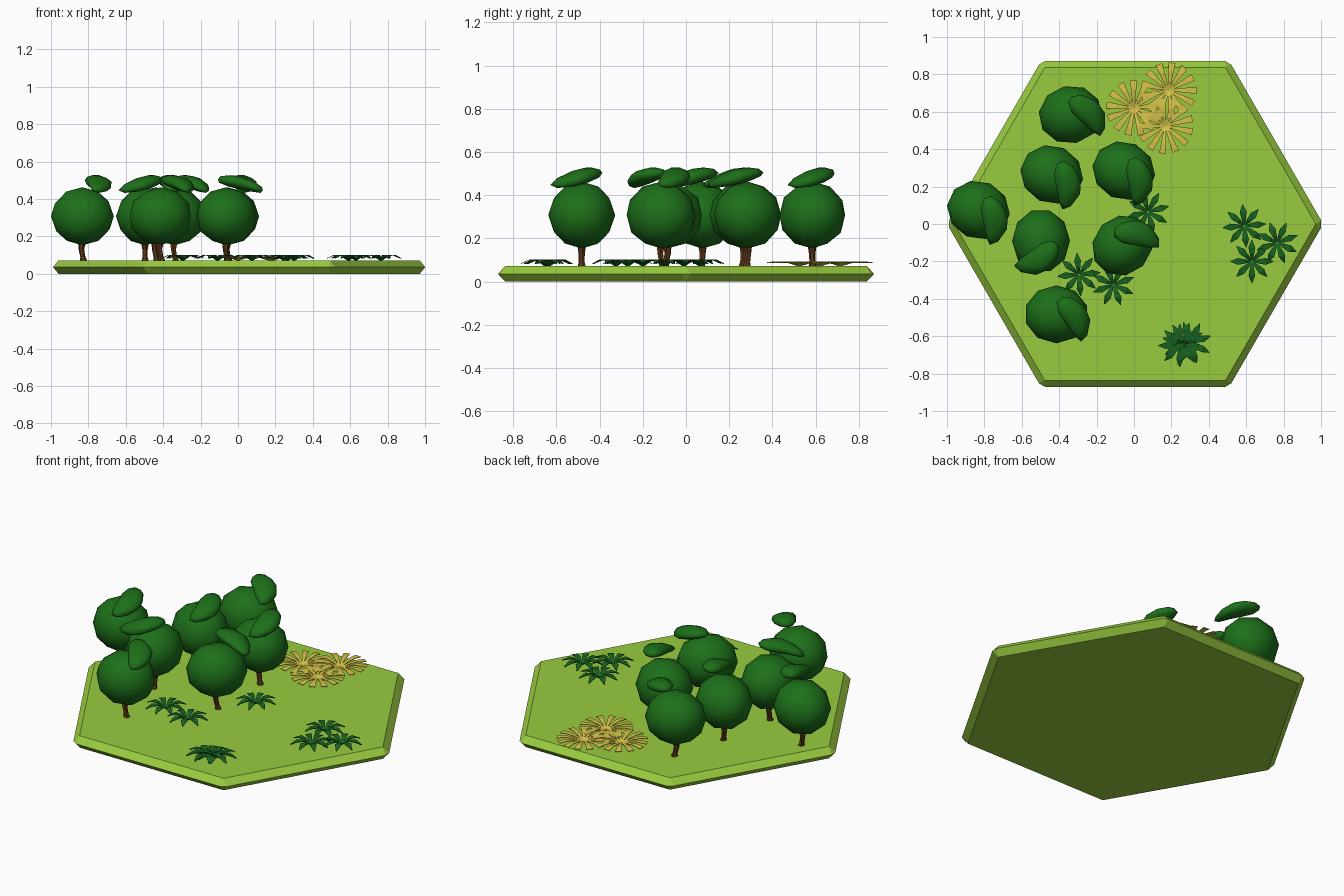
import bpy, bmesh, math
from mathutils import Matrix, Vector

if "Cube" in bpy.data.objects:
    bpy.data.objects.remove(bpy.data.objects["Cube"])


def material(name, rgb):
    m = bpy.data.materials.new(name)
    m.diffuse_color = (*rgb, 1)
    m.use_nodes = True
    m.node_tree.nodes["Principled BSDF"].inputs["Base Color"].default_value = m.diffuse_color
    return m


GRASS = material("grass", (0.32, 0.60, 0.05))
LEAF = material("foliage", (0.012, 0.16, 0.010))
FERN = material("fern_green", (0.008, 0.12, 0.014))
BARK = material("bark", (0.10, 0.035, 0.008))
STRAW = material("straw", (0.68, 0.54, 0.065))


def make(name, bm, mat, smooth=False):
    bmesh.ops.recalc_face_normals(bm, faces=bm.faces)
    for f in bm.faces:
        f.smooth = smooth
    me = bpy.data.meshes.new(name)
    bm.to_mesh(me)
    bm.free()
    me.materials.append(mat)
    ob = bpy.data.objects.new(name, me)
    bpy.context.collection.objects.link(ob)
    return ob


def polar(r, deg):
    a = math.radians(deg)
    return Vector((r * math.cos(a), r * math.sin(a), 0))


# Hexagonal tile: bevelled rim meeting at mid height, with clipped corners
def tile():
    bm = bmesh.new()
    cx = Vector((0.006, 0, 0))
    for i in range(6):
        p = polar(1.006, 60 * i)
        for j in (-1, 1):
            q = polar(1.006, 60 * (i + j))
            bm.verts.new(cx + p.lerp(q, 0.022) + Vector((0, 0, 0.036)))
        for z in (0, 0.072):
            bm.verts.new(cx + polar(0.966, 60 * i) + Vector((0, 0, z)))
    bmesh.ops.convex_hull(bm, input=bm.verts)
    bmesh.ops.dissolve_limit(bm, angle_limit=0.02, verts=bm.verts, edges=bm.edges)
    make("hexagon_tile", bm, GRASS)


# Tree: bent trunk, rounded crown, drooping leaf-shaped tuft on top
def tree(i, x, y, tip):
    place = Matrix.Translation((x, y, 0)) @ Matrix.Rotation(math.radians(tip), 4, 'Z')

    bm = bmesh.new()
    rings = []
    for z, r, off in ((0.068, 0.020, 0.006), (0.09, 0.014, 0.002),
                      (0.13, 0.015, -0.004), (0.20, 0.026, 0.0)):
        rings.append([bm.verts.new(polar(r, 60 * k) + Vector((off, off, z))) for k in range(6)])
    for a, b in zip(rings, rings[1:]):
        for k in range(6):
            bm.faces.new((a[k], a[k - 1], b[k - 1], b[k]))
    bm.faces.new(rings[0])
    bm.faces.new(rings[-1])
    bm.transform(place)
    make(f"trunk_{i}", bm, BARK)

    bm = bmesh.new()
    bmesh.ops.create_icosphere(bm, subdivisions=2, radius=1)
    bm.transform(place @ Matrix.Rotation(math.radians(45), 4, 'Z')
                 @ Matrix.Translation((0, 0, 0.308))
                 @ Matrix.Diagonal((0.171, 0.155, 0.155, 1)))
    make(f"crown_{i}", bm, LEAF, True)

    bm = bmesh.new()
    bmesh.ops.create_icosphere(bm, subdivisions=2, radius=1)
    for v in bm.verts:
        u, w, h = v.co
        t = max(u, 0)
        v.co = (0.075 + 0.127 * u,
                0.068 + 0.068 * w * (1 + 0.15 * t) - 0.06 * t * t,
                0.486 + 0.036 * h - 0.03 * u - 0.012 * u * u)
    bm.transform(place)
    make(f"top_tuft_{i}", bm, LEAF, True)


# Plant: radial blades swept along a (radius, half width, height) profile
def plant(name, x, y, count, turn, profile, mat):
    bm = bmesh.new()
    for k in range(count):
        rot = Matrix.Translation((x, y, 0)) @ Matrix.Rotation(
            math.radians(turn + 360 * k / count), 4, 'Z')
        prev = None
        for r, w, z in profile:
            row = [bm.verts.new(rot @ Vector((r, s * w, z))) for s in (-1, 1)]
            if prev:
                bm.faces.new((prev[0], row[0], row[1], prev[1]))
            prev = row
    ob = make(name, bm, mat)
    mod = ob.modifiers.new("thickness", 'SOLIDIFY')
    mod.thickness = 0.003


tile()

TREES = [(-0.34, 0.585, -33), (-0.44, 0.265, -70), (-0.055, 0.285, -70), (-0.832, 0.075, -69),
         (-0.497, -0.09, -134), (-0.062, -0.115, 0), (-0.415, -0.483, -45)]
for i, t in enumerate(TREES, 1):
    tree(i, *t)

# Green ferns
FROND = [(0.004, 0.004, 0.074), (0.04, 0.012, 0.098), (0.075, 0.018, 0.102), (0.115, 0.002, 0.084)]
FERNS = [(0.59, -0.01, 5), (0.765, -0.10, 20), (0.63, -0.20, 0), (0.075, 0.065, 15),
         (-0.295, -0.27, 5), (-0.11, -0.325, 20), (0.245, -0.65, 0), (0.30, -0.635, 18),
         (0.265, -0.64, 30)]
for i, (x, y, turn) in enumerate(FERNS, 1):
    plant(f"fern_{i}", x, y, 8, turn, FROND, FERN)

# Dry straw tufts with square-ended blades
BLADE = [(0.004, 0.004, 0.074), (0.05, 0.009, 0.088), (0.10, 0.014, 0.094), (0.148, 0.019, 0.09)]
for i, (x, y, turn) in enumerate([(0.0, 0.62, 8), (0.185, 0.715, 0), (0.168, 0.525, 15)], 1):
    plant(f"straw_tuft_{i}", x, y, 13, turn, BLADE, STRAW)
